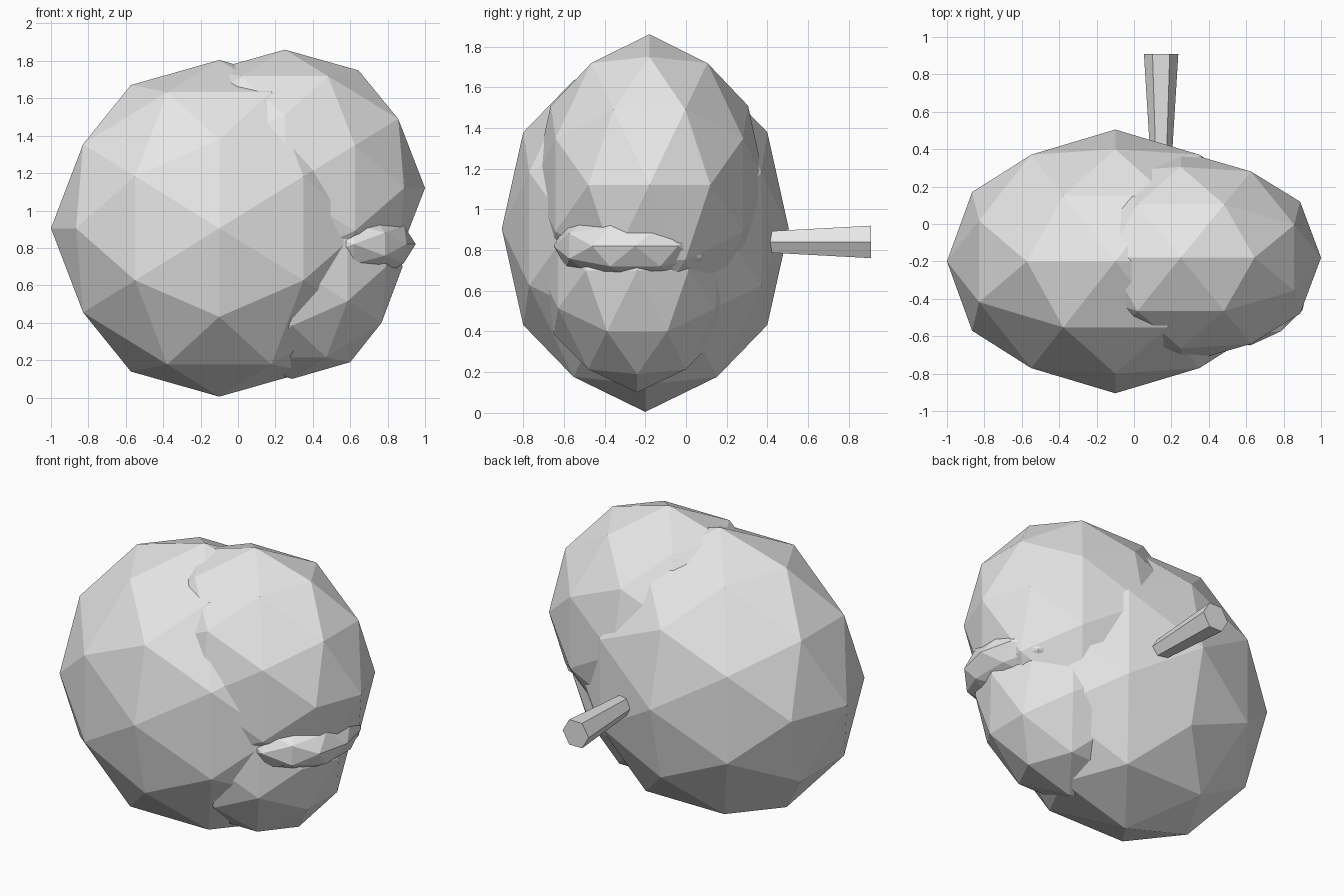
import bpy
import math
from mathutils import Matrix, Vector

cube = bpy.data.objects.get("Cube")
if cube:
    bpy.data.objects.remove(cube, do_unlink=True)

# Single flat colour
grey = bpy.data.materials.new("light_grey")
grey.use_nodes = True
colour = (0.8, 0.8, 0.8, 1)
grey.diffuse_color = colour
grey.node_tree.nodes["Principled BSDF"].inputs["Base Color"].default_value = colour


def finish(name, matrix):
    """Bake a placement into the active mesh, then name and colour it."""
    obj = bpy.context.object
    obj.name = name
    obj.data.transform(matrix)
    obj.data.materials.append(grey)
    bpy.ops.object.shade_flat()


def blob(name, centre, radii):
    """Faceted ellipsoid, turned so that edge midpoints lie on the axes."""
    bpy.ops.mesh.primitive_ico_sphere_add(subdivisions=2, radius=1)
    turn = Matrix.Rotation(-math.atan(2 / (1 + math.sqrt(5))), 4, 'Y')
    size = Matrix.Diagonal(Vector((*radii, 1)))
    finish(name, Matrix.Translation(centre) @ size @ turn)


# Overlapping foliage masses
blob("main_foliage", (-0.10, -0.20, 0.905), (0.90, 0.705, 0.90))
blob("upper_foliage", (0.25, -0.18, 1.12), (0.75, 0.57, 0.74))
blob("lower_foliage", (0.29, -0.24, 0.70), (0.59, 0.48, 0.60))
blob("side_foliage", (0.62, -0.25, 0.82), (0.33, 0.40, 0.20))

# Tapered six-sided stem, wider at its free end, pointing backwards
START, END = 0.20, 0.91
bpy.ops.mesh.primitive_cone_add(vertices=6, radius1=0.048, radius2=0.092,
                                depth=END - START)
finish("stem", Matrix.Translation((0.145, (START + END) / 2, 0.84))
       @ Matrix.Rotation(-math.pi / 2, 4, 'X')
       @ Matrix.Rotation(math.pi / 6, 4, 'Z'))
